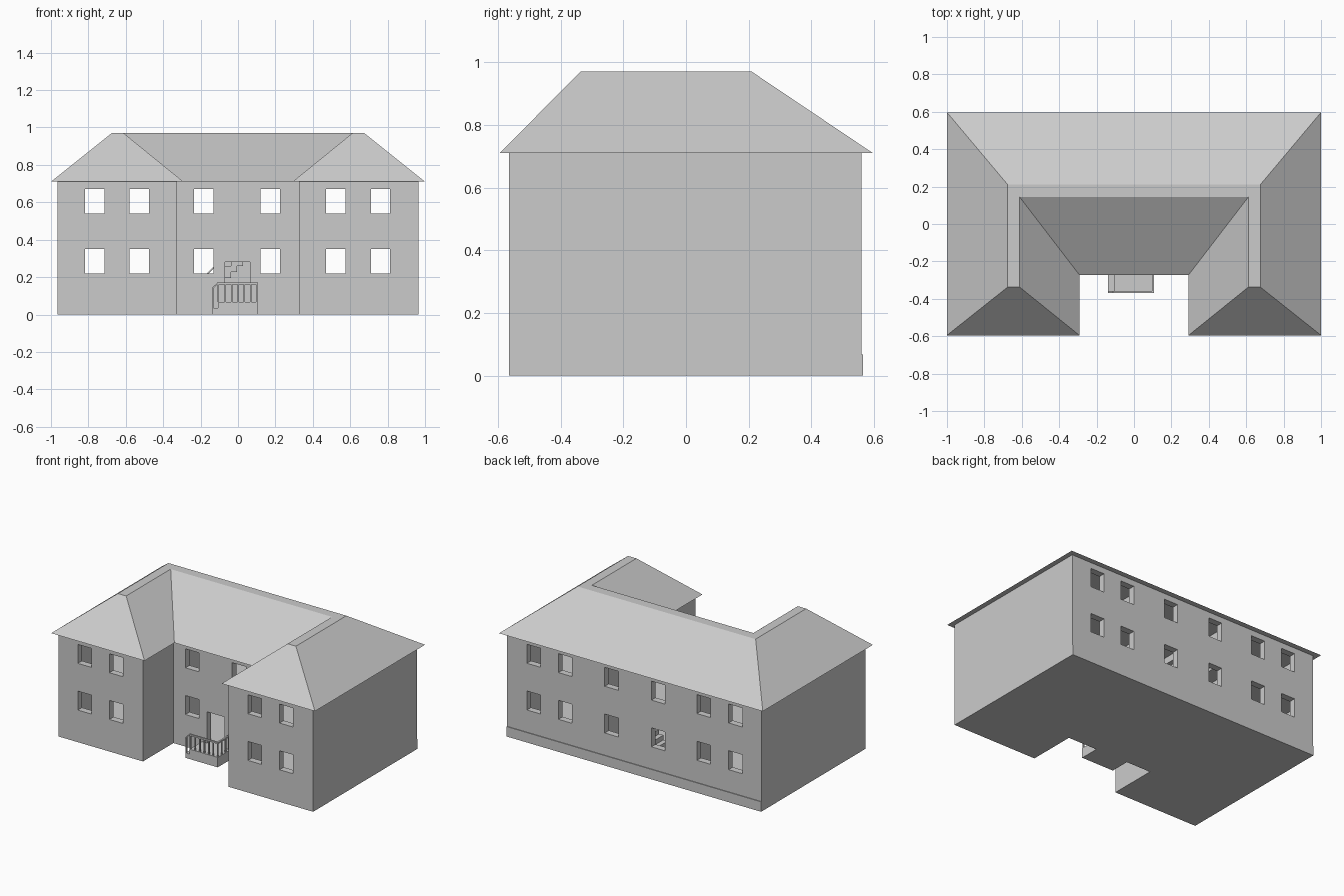
import bpy, bmesh
from mathutils import Vector

if "Cube" in bpy.data.objects:
    bpy.data.objects.remove(bpy.data.objects["Cube"])


def make(name, bm):
    bmesh.ops.recalc_face_normals(bm, faces=bm.faces)
    me = bpy.data.meshes.new(name)
    bm.to_mesh(me)
    bm.free()
    ob = bpy.data.objects.new(name, me)
    bpy.context.collection.objects.link(ob)
    return ob


def boxes(name, specs):
    """One object from boxes given as (x0, x1, y0, y1, z0, z1)."""
    bm = bmesh.new()
    for x0, x1, y0, y1, z0, z1 in specs:
        vs = bmesh.ops.create_cube(bm, size=1)["verts"]
        for v in vs:
            v.co = Vector(((x0 + x1) / 2 + v.co.x * (x1 - x0),
                           (y0 + y1) / 2 + v.co.y * (y1 - y0),
                           (z0 + z1) / 2 + v.co.z * (z1 - z0)))
    return make(name, bm)


def u_outline(ox, ix, front, back, inner):
    right = [(ix, inner), (ix, front), (ox, front), (ox, back)]
    return right + [(-x, y) for x, y in reversed(right)]


def loft(name, low, z0, high, z1):
    bm = bmesh.new()
    a = [bm.verts.new((x, y, z0)) for x, y in low]
    b = [bm.verts.new((x, y, z1)) for x, y in high]
    bm.faces.new(a[::-1])
    bm.faces.new(b)
    for i in range(len(a)):
        j = (i + 1) % len(a)
        bm.faces.new((a[i], a[j], b[j], b[i]))
    return make(name, bm)


def prism(name, profile, y0, y1):
    """Extrude an x,z profile along y."""
    bm = bmesh.new()
    f = bm.faces.new([bm.verts.new((x, y0, z)) for x, z in profile])
    new = bmesh.ops.extrude_face_region(bm, geom=[f])["geom"]
    bmesh.ops.translate(bm, vec=(0, y1 - y0, 0),
                        verts=[g for g in new if isinstance(g, bmesh.types.BMVert)])
    return make(name, bm)


def cut(ob, cutter):
    m = ob.modifiers.new("cut", "BOOLEAN")
    m.operation, m.solver, m.object = "DIFFERENCE", "EXACT", cutter
    dg = bpy.context.evaluated_depsgraph_get()
    me = bpy.data.meshes.new_from_object(ob.evaluated_get(dg))
    ob.modifiers.clear()
    ob.data = me
    bpy.data.objects.remove(cutter)


BASE, EAVE, RIDGE, T = 0.068, 0.71, 0.97, 0.045

# walls: U-shaped block hollowed into three rooms
plan = u_outline(0.965, 0.325, -0.565, 0.56, -0.235)
walls = loft("walls", plan, 0, plan, EAVE)
rooms = [(-0.325, 0.325, -0.235 + T, 0.56 - T, BASE, 0.8)]
for s in (-1, 1):
    xs = sorted((s * (0.325 + T), s * (0.965 - T)))
    rooms.append((*xs, -0.565 + T, 0.56 - T, BASE, 0.8))
cut(walls, boxes("room_cutter", rooms))

# window openings, aligned front to back, and the doorway
windows = [(x - 0.052, x + 0.052, -0.7, 0.7, z, z + 0.13)
           for x in (-0.767, -0.527, -0.182, 0.172, 0.523, 0.762)
           for z in (0.22, 0.54)]
cut(walls, boxes("window_cutter", windows))
cut(walls, boxes("door_cutter", [(-0.07, 0.063, -0.4, 0.0, BASE, 0.282)]))

# plinth along the back
boxes("back_plinth", [(-0.965, 0.965, 0.55, 0.565, 0, BASE)])

# hipped roof with narrow flat ridge
loft("roof", u_outline(1.0, 0.292, -0.595, 0.597, -0.272), EAVE,
     u_outline(0.675, 0.612, -0.337, 0.21, 0.145), RIDGE)

# upper floors, with a stairwell left open in the middle
z0, z1 = 0.37, 0.388
boxes("upper_floor", [(-0.93, -0.36, -0.53, 0.53, z0, z1),
                      (0.36, 0.93, -0.53, 0.53, z0, z1),
                      (-0.33, 0.33, -0.2, 0.38, z0, z1),
                      (-0.33, -0.22, 0.38, 0.53, z0, z1),
                      (0.09, 0.33, 0.38, 0.53, z0, z1)])

# inner stair and handrail
n, run = 10, 0.032
boxes("inner_stair", [(-0.23 + i * run, -0.23 + (i + 1) * run, 0.39, 0.5,
                       BASE + max(0, i - 1) * run, BASE + (i + 1) * run)
                      for i in range(n)])
prism("inner_handrail", [(-0.22, 0.155), (0.06, 0.435), (0.06, 0.447), (-0.22, 0.167)],
      0.385, 0.395)

# porch: deck and one side step
boxes("porch", [(-0.107, 0.105, -0.37, -0.235, 0, BASE),
                (-0.14, -0.107, -0.37, -0.235, 0, 0.034)])

# porch railing: posts, rails, sloped end
r = 0.008
posts = [(x, x + r, -0.368, -0.368 + r, BASE, 0.162)
         for x in (-0.11, -0.073, -0.037, -0.003, 0.03, 0.063, 0.097)]
posts += [(0.097, 0.105, y, y + r, BASE, 0.162) for y in (-0.325, -0.283, -0.245)]
posts.append((-0.14, -0.132, -0.368, -0.36, 0.034, 0.14))
posts += [(-0.112, 0.107, -0.37, -0.358, 0.16, 0.17),
          (0.095, 0.107, -0.37, -0.235, 0.16, 0.17)]
boxes("porch_railing", posts)
prism("porch_sloped_rail", [(-0.14, 0.132), (-0.11, 0.16), (-0.11, 0.17), (-0.14, 0.142)],
      -0.37, -0.358)
